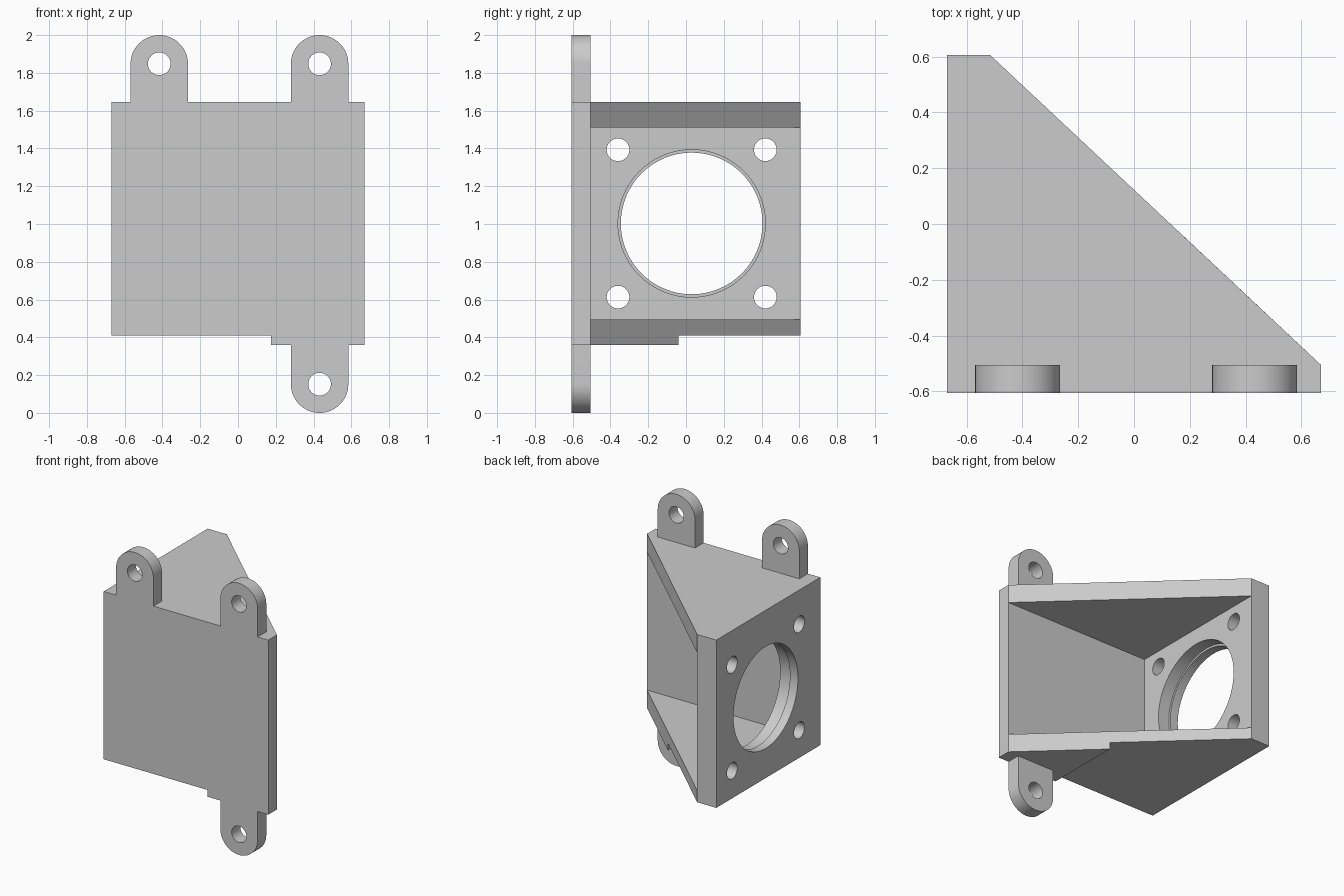
import bpy, bmesh
from math import cos, sin, pi

if "Cube" in bpy.data.objects:
    bpy.data.objects.remove(bpy.data.objects["Cube"])

grey = bpy.data.materials.new("plain grey")
grey.use_nodes = True
colour = (0.6, 0.6, 0.6, 1)
grey.diffuse_color = colour
grey.node_tree.nodes["Principled BSDF"].inputs["Base Color"].default_value = colour

# Shared dimensions
LEFT, RIGHT, INNER = -0.67, 0.67, -0.515
FRONT, PLATE_BACK, BACK = -0.605, -0.505, 0.605
BOTTOM, TOP, STEP = 0.41, 1.645, 0.36
LUG_R, HOLE_R = 0.152, 0.06


def prism(name, points, axis, lo, hi):
    """Extrude a 2D outline along the given axis."""
    place = {"x": lambda a, b, t: (t, a, b),
             "y": lambda a, b, t: (a, t, b),
             "z": lambda a, b, t: (a, b, t)}[axis]
    bm = bmesh.new()
    face = bm.faces.new([bm.verts.new(place(a, b, lo)) for a, b in points])
    new = bmesh.ops.extrude_face_region(bm, geom=[face])["geom"]
    shift = place(0, 0, hi - lo)
    bmesh.ops.translate(bm, vec=shift, verts=[v for v in new if isinstance(v, bmesh.types.BMVert)])
    bmesh.ops.recalc_face_normals(bm, faces=bm.faces)
    mesh = bpy.data.meshes.new(name)
    bm.to_mesh(mesh)
    bm.free()
    mesh.materials.append(grey)
    obj = bpy.data.objects.new(name, mesh)
    bpy.context.collection.objects.link(obj)
    return obj


def arc(a, b, r, start=0.0, sweep=2 * pi, n=64, closed=True):
    steps = n if closed else n + 1
    return [(a + r * cos(start + sweep * i / n), b + r * sin(start + sweep * i / n))
            for i in range(steps)]


def rect(a0, a1, b0, b1):
    return [(a0, b0), (a1, b0), (a1, b1), (a0, b1)]


def drill(obj, a, b, r, axis, lo, hi):
    """Cut a round hole through an object."""
    cutter = prism("hole_cutter", arc(a, b, r), axis, lo, hi)
    cutter.hide_render = True
    bpy.ops.object.select_all(action="DESELECT")
    bpy.context.view_layer.objects.active = obj
    obj.select_set(True)
    mod = obj.modifiers.new("hole", "BOOLEAN")
    mod.operation, mod.solver, mod.object = "DIFFERENCE", "EXACT", cutter
    bpy.ops.object.modifier_apply(modifier=mod.name)
    bpy.data.objects.remove(cutter)


def smooth(obj):
    bpy.ops.object.select_all(action="DESELECT")
    bpy.context.view_layer.objects.active = obj
    obj.select_set(True)
    bpy.ops.object.shade_smooth_by_angle(angle=pi / 6)


# Front plate and triangular gussets
prism("front_plate", rect(LEFT, RIGHT, BOTTOM, TOP), "y", FRONT, PLATE_BACK)
triangle = [(INNER, PLATE_BACK), (RIGHT, PLATE_BACK), (INNER, BACK)]
prism("top_gusset", triangle, "z", 1.51, TOP)
prism("bottom_gusset", triangle, "z", BOTTOM, 0.495)

# Raised pad beneath the lower gusset
prism("bottom_pad", [(0.175, FRONT), (RIGHT, FRONT), (RIGHT, PLATE_BACK), (0.175, -0.041)],
      "z", STEP, BOTTOM)

# Mounting wall with a stepped bore and four screw holes
wall = prism("mounting_wall", rect(PLATE_BACK, BACK, BOTTOM, TOP), "x", LEFT, INNER)
CY, CZ = 0.03, 1.003
drill(wall, CY, CZ, 0.375, "x", LEFT - 0.1, INNER + 0.1)
drill(wall, CY, CZ, 0.39, "x", -0.605, INNER + 0.1)
for sy in (-1, 1):
    for sz in (-1, 1):
        drill(wall, CY + sy * 0.39, CZ + sz * 0.39, HOLE_R, "x", LEFT - 0.1, INNER + 0.1)
smooth(wall)

# Rounded screw lugs: name, centre x, centre z, edge height, pointing up or down
for name, x, z, edge, up in (("upper_lug_a", -0.417, 2 - LUG_R, TOP, 1),
                             ("upper_lug_b", 0.432, 2 - LUG_R, TOP, 1),
                             ("lower_lug", 0.432, LUG_R, STEP, -1)):
    outline = arc(x, z, LUG_R, 0, up * pi, 32, closed=False)
    outline += [(x - LUG_R, edge), (x + LUG_R, edge)]
    lug = prism(name, outline, "y", FRONT, PLATE_BACK)
    drill(lug, x, z, HOLE_R, "y", FRONT - 0.1, PLATE_BACK + 0.1)
    smooth(lug)
